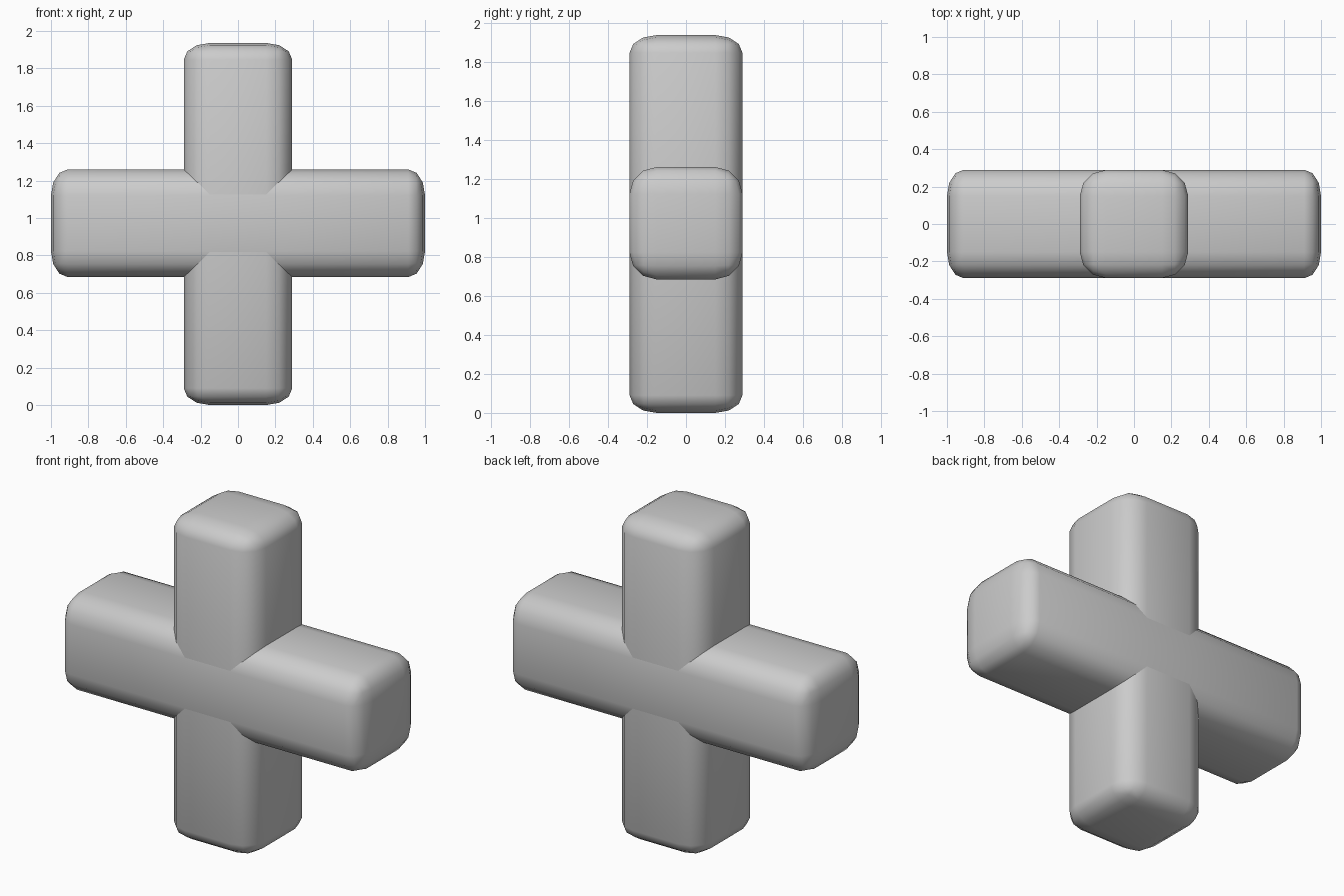
import bpy, bmesh, math

if "Cube" in bpy.data.objects:
    bpy.data.objects.remove(bpy.data.objects["Cube"])

HALF = 0.29       # half thickness of each bar
ROUND = 0.14      # rounding along the long edges
END_DEPTH = 0.09  # shallower rounding at the bar ends


def bar(name, axis, half_len, thick, center_z):
    bm = bmesh.new()
    bmesh.ops.create_cube(bm, size=2 * HALF)
    bmesh.ops.bevel(bm, geom=bm.edges[:], offset=ROUND, segments=3,
                    profile=0.5, affect='EDGES', clamp_overlap=True)
    # Stretch along the axis while flattening the end rounding
    for v in bm.verts:
        a = v.co[axis]
        depth = (HALF - abs(a)) * END_DEPTH / ROUND
        v.co[axis] = math.copysign(half_len - depth, a)
        for other in range(3):
            if other != axis:
                v.co[other] *= thick[other] / HALF
        v.co.z += center_z
    mesh = bpy.data.meshes.new(name)
    bm.to_mesh(mesh)
    bm.free()
    obj = bpy.data.objects.new(name, mesh)
    bpy.context.collection.objects.link(obj)
    bpy.ops.object.select_all(action='DESELECT')
    obj.select_set(True)
    bpy.context.view_layer.objects.active = obj
    bpy.ops.object.shade_smooth_by_angle(angle=math.radians(40))
    return obj


# Upright and crossing arm of the plus shape
bar("vertical_bar", 2, 0.968, (0.29, 0.289, 0), 0.968)
bar("horizontal_bar", 0, 1.0, (0, 0.29, 0.288), 0.972)
